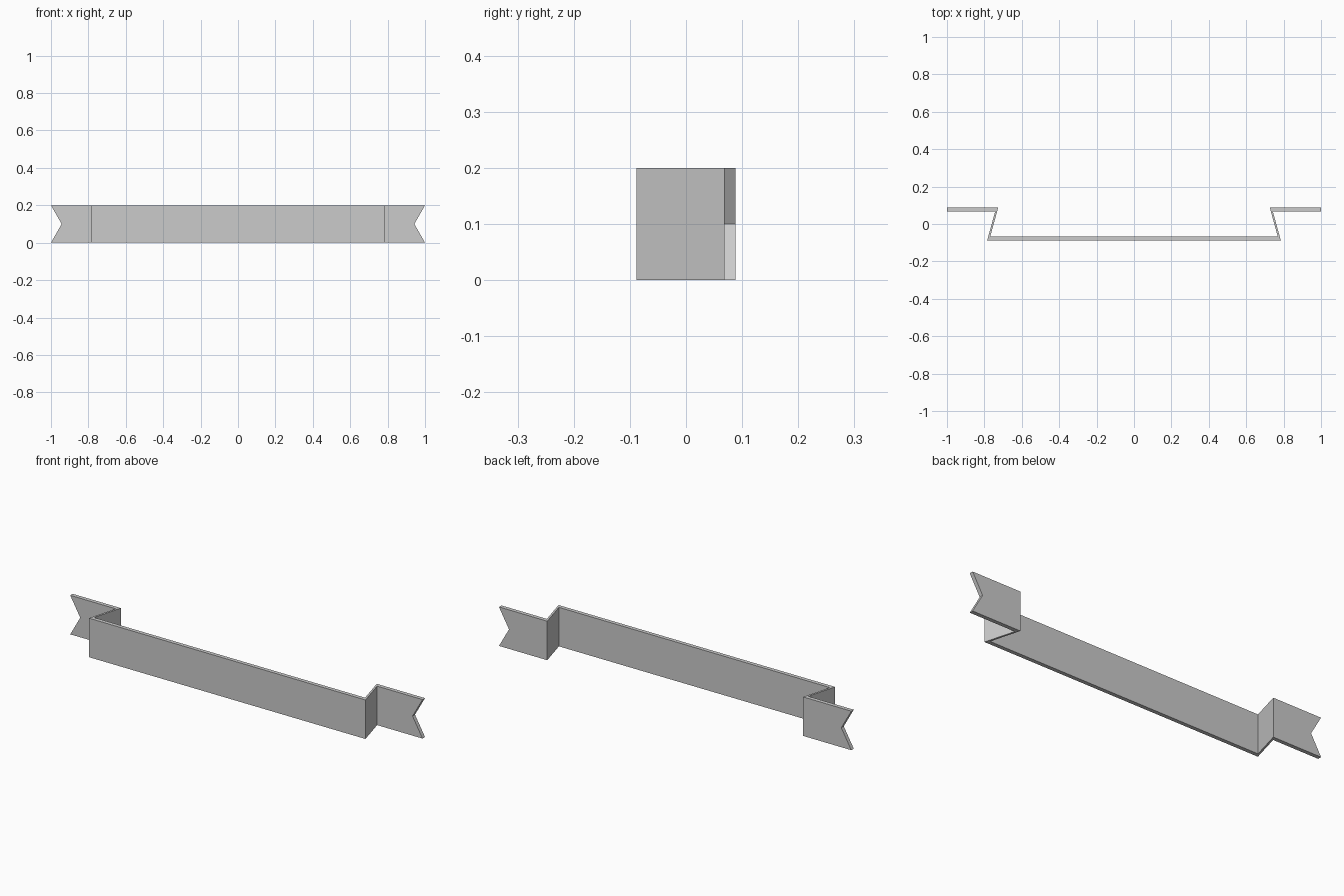
import bpy, bmesh

cube = bpy.data.objects.get("Cube")
if cube:
    bpy.data.objects.remove(cube, do_unlink=True)

HEIGHT = 0.2
NOTCH = 0.057

# Plan of the left half: front face line and back face line, fold by fold
FRONT = [(0, -0.088), (0.785, -0.088), (0.742, 0.068), (1, 0.068)]
BACK = [(0, -0.068), (0.769, -0.068), (0.726, 0.088), (1, 0.088)]

grey = bpy.data.materials.new("ribbon grey")
grey.use_nodes = True
colour = (0.6, 0.6, 0.6, 1)
grey.diffuse_color = colour
grey.node_tree.nodes["Principled BSDF"].inputs["Base Color"].default_value = colour

bm = bmesh.new()


def sheet(line):
    """Rows of vertices along the line, with the middle of the end pulled in."""
    rows = []
    for level in range(3):
        row = []
        for i, (x, y) in enumerate(line):
            if level == 1 and i == len(line) - 1:
                x -= NOTCH
            row.append(bm.verts.new((x, y, level * HEIGHT / 2)))
        rows.append(row)
    return rows


front, back = sheet(FRONT), sheet(BACK)
last = len(FRONT) - 1

# Front and back faces of each ribbon panel
for rows in (front, back):
    for k in range(2):
        for i in range(last):
            bm.faces.new((rows[k][i], rows[k][i + 1], rows[k + 1][i + 1], rows[k + 1][i]))

# Top and bottom edges
for level in (0, 2):
    for i in range(last):
        bm.faces.new((front[level][i], front[level][i + 1], back[level][i + 1], back[level][i]))

# Swallowtail end
for k in range(2):
    bm.faces.new((front[k][last], back[k][last], back[k + 1][last], front[k + 1][last]))

# Mirror the half across the centre and weld the seam
half = bm.verts[:] + bm.edges[:] + bm.faces[:]
bmesh.ops.mirror(bm, geom=half, axis="X", merge_dist=0.0001)
bmesh.ops.remove_doubles(bm, verts=bm.verts[:], dist=0.0001)
bmesh.ops.dissolve_limit(bm, angle_limit=0.01, verts=bm.verts[:], edges=bm.edges[:])
bmesh.ops.recalc_face_normals(bm, faces=bm.faces[:])

mesh = bpy.data.meshes.new("ribbon_banner")
bm.to_mesh(mesh)
bm.free()
mesh.materials.append(grey)
ribbon = bpy.data.objects.new("ribbon_banner", mesh)
bpy.context.scene.collection.objects.link(ribbon)
